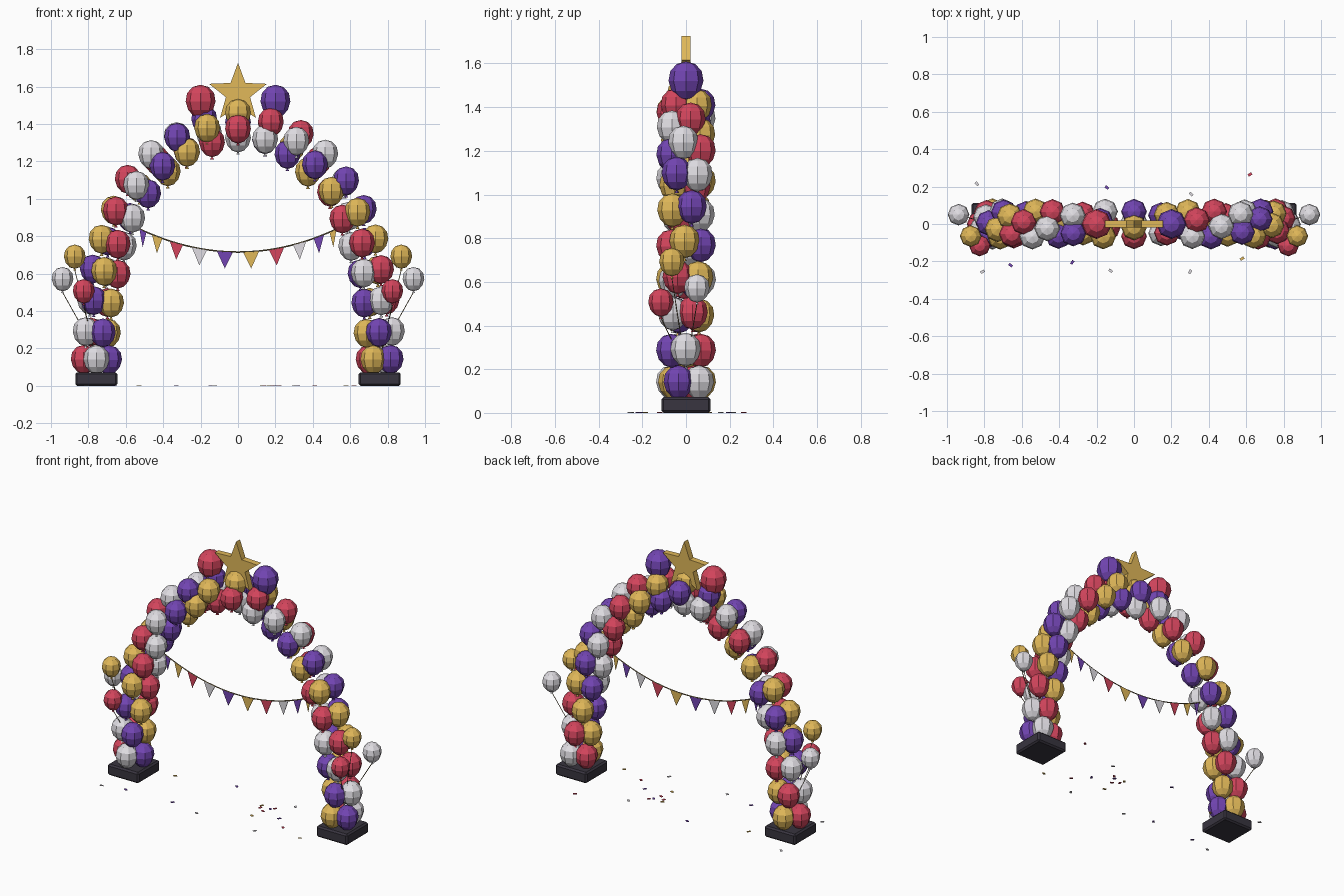
import bpy, bmesh, math
from mathutils import Vector, Matrix

if "Cube" in bpy.data.objects:
    bpy.data.objects.remove(bpy.data.objects["Cube"])


def material(name, rgb):
    m = bpy.data.materials.new(name)
    m.diffuse_color = (*rgb, 1)
    m.use_nodes = True
    m.node_tree.nodes["Principled BSDF"].inputs["Base Color"].default_value = m.diffuse_color
    return m


RED = material("red", (0.66, 0.06, 0.11))
GOLD = material("gold", (0.75, 0.48, 0.10))
PURPLE = material("purple", (0.17, 0.06, 0.45))
WHITE = material("white", (0.75, 0.73, 0.77))
DARK = material("dark", (0.04, 0.035, 0.05))
STRING = material("string", (0.22, 0.17, 0.08))


def link(name, mesh, mat):
    if not mesh.materials:
        mesh.materials.append(mat)
    ob = bpy.data.objects.new(name, mesh)
    bpy.context.collection.objects.link(ob)
    return ob


def from_bmesh(name, bm, mat):
    bmesh.ops.recalc_face_normals(bm, faces=bm.faces)
    mesh = bpy.data.meshes.new(name)
    bm.to_mesh(mesh)
    bm.free()
    return link(name, mesh, mat)


def prism(bm, outline, depth):
    """Outline of (x, z) points extruded through y."""
    f = bm.faces.new([bm.verts.new((x, -depth / 2, z)) for x, z in outline])
    new = bmesh.ops.extrude_face_region(bm, geom=[f])["geom"]
    bmesh.ops.translate(bm, vec=(0, depth, 0),
                        verts=[v for v in new if isinstance(v, bmesh.types.BMVert)])


def tube(name, points, radius, mat):
    cu = bpy.data.curves.new(name, 'CURVE')
    cu.dimensions = '3D'
    cu.bevel_depth = radius
    cu.bevel_resolution = 0
    cu.use_fill_caps = True
    sp = cu.splines.new('POLY')
    sp.points.add(len(points) - 1)
    for p, co in zip(sp.points, points):
        p.co = (*co, 1)
    cu.materials.append(mat)
    bpy.context.collection.objects.link(bpy.data.objects.new(name, cu))


# Unit balloon: faceted sphere, slightly taller and fuller at the top, with a knot
meshes = {}


def balloon(name, co, size, mat):
    if mat not in meshes:
        bm = bmesh.new()
        bmesh.ops.create_uvsphere(bm, u_segments=8, v_segments=6, radius=1)
        for v in bm.verts:
            k = 1 + 0.08 * v.co.z
            v.co = (v.co.x * k, v.co.y * k, v.co.z * 1.12)
        bmesh.ops.create_cone(bm, segments=5, radius1=0.16, radius2=0.03, depth=0.2,
                              cap_ends=True, matrix=Matrix.Translation((0, 0, -1.18)))
        ob = from_bmesh(name, bm, mat)
        meshes[mat] = ob.data
    else:
        ob = link(name, meshes[mat], mat)
    ob.location = co
    ob.scale = (size,) * 3


# Arch path: left half up to the crown, then mirrored
half = [(-0.757, 0.14), (-0.755, 0.285), (-0.735, 0.45), (-0.71, 0.61), (-0.67, 0.765),
        (-0.615, 0.917), (-0.535, 1.065), (-0.42, 1.19), (-0.30, 1.29), (-0.16, 1.362), (0, 1.39)]
path = [Vector((x, 0, z)) for x, z in half + [(-x, z) for x, z in half[-2::-1]]]

# Spiralling clusters of four balloons
for i, c in enumerate(path):
    t = (path[min(i + 1, 20)] - path[max(i - 1, 0)]).normalized()
    inward = Vector((t.z, 0, -t.x))
    for mat, a0 in ((WHITE, 0), (PURPLE, 90), (GOLD, 180), (RED, 270)):
        a = math.radians(a0 - 61.5 * i)
        pos = c + 0.068 * (math.cos(a) * Vector((0, -1, 0)) + math.sin(a) * inward)
        balloon("arch_balloon", pos, 0.069, mat)

# Large balloons beside the star
balloon("crown_balloon_left", (-0.2, 0, 1.52), 0.08, RED)
balloon("crown_balloon_right", (0.2, 0, 1.52), 0.08, PURPLE)

# Star topper
bm = bmesh.new()
star = []
for k in range(10):
    r = 0.068 if k % 2 else 0.163
    a = math.pi / 2 + k * math.pi / 5
    star.append((r * math.cos(a), 1.564 + r * math.sin(a)))
prism(bm, star, 0.04)
from_bmesh("star_topper", bm, GOLD)

for s, side in ((-1, "left"), (1, "right")):
    # Base weight
    bm = bmesh.new()
    bmesh.ops.create_cube(bm, size=1, matrix=Matrix.Translation((s * 0.757, 0, 0.036))
                          @ Matrix.Diagonal((0.226, 0.226, 0.072, 1)))
    bmesh.ops.bevel(bm, geom=bm.edges[:], offset=0.01, segments=1, affect='EDGES')
    from_bmesh("base_" + side, bm, DARK)
    # Loose balloons tied to the leg
    for co, mat in (((0.873, -0.065, 0.69), GOLD), ((0.938, 0.05, 0.57), WHITE),
                    ((0.825, -0.115, 0.505), RED)):
        co = Vector((co[0] * s, co[1], co[2]))
        balloon("loose_balloon_" + side, co, 0.058, mat)
        tube("balloon_string_" + side, [co - Vector((0, 0, 0.07)), (s * 0.77, 0, 0.2)],
             0.0022, STRING)


# Bunting: sagging cord with ten pennants
def cord(u):
    x = 0.565 * math.sin(1.25 * u)
    return x, 0.715 + 0.125 * (x / 0.53) ** 2


tube("bunting_cord", [(cord(k / 12)[0], 0, cord(k / 12)[1]) for k in range(-12, 13)], 0.004, STRING)
for k in range(10):
    u = (k - 4.5) / 5
    x, z = cord(u)
    bm = bmesh.new()
    prism(bm, [cord(u - 0.062), (x, z - 0.09), cord(u + 0.062)], 0.004)
    from_bmesh("pennant", bm, (PURPLE, GOLD, RED, WHITE)[k % 4])

# Confetti on the ground
confetti = {
    WHITE: [(-0.84, 0.215), (-0.81, -0.255), (-0.125, -0.25), (0.3, -0.255), (0.305, 0.16)],
    PURPLE: [(-0.66, -0.22), (-0.33, -0.205), (-0.145, 0.195), (0.32, -0.03), (0.2, 0.05)],
    RED: [(0.62, 0.265), (0.14, 0.03), (0.18, 0.0), (0.22, 0.07), (0.41, -0.12)],
    GOLD: [(0.578, -0.185), (-0.53, 0.107), (0.164, -0.09), (0.13, 0.06)]}
for mat, spots in confetti.items():
    bm = bmesh.new()
    for k, (x, y) in enumerate(spots):
        bmesh.ops.create_cube(bm, size=1, matrix=Matrix.Translation((x, y, 0.002))
                              @ Matrix.Rotation(k * 1.3 + x, 4, 'Z')
                              @ Matrix.Diagonal((0.022, 0.014, 0.003, 1)))
    from_bmesh("confetti_" + mat.name, bm, mat)
